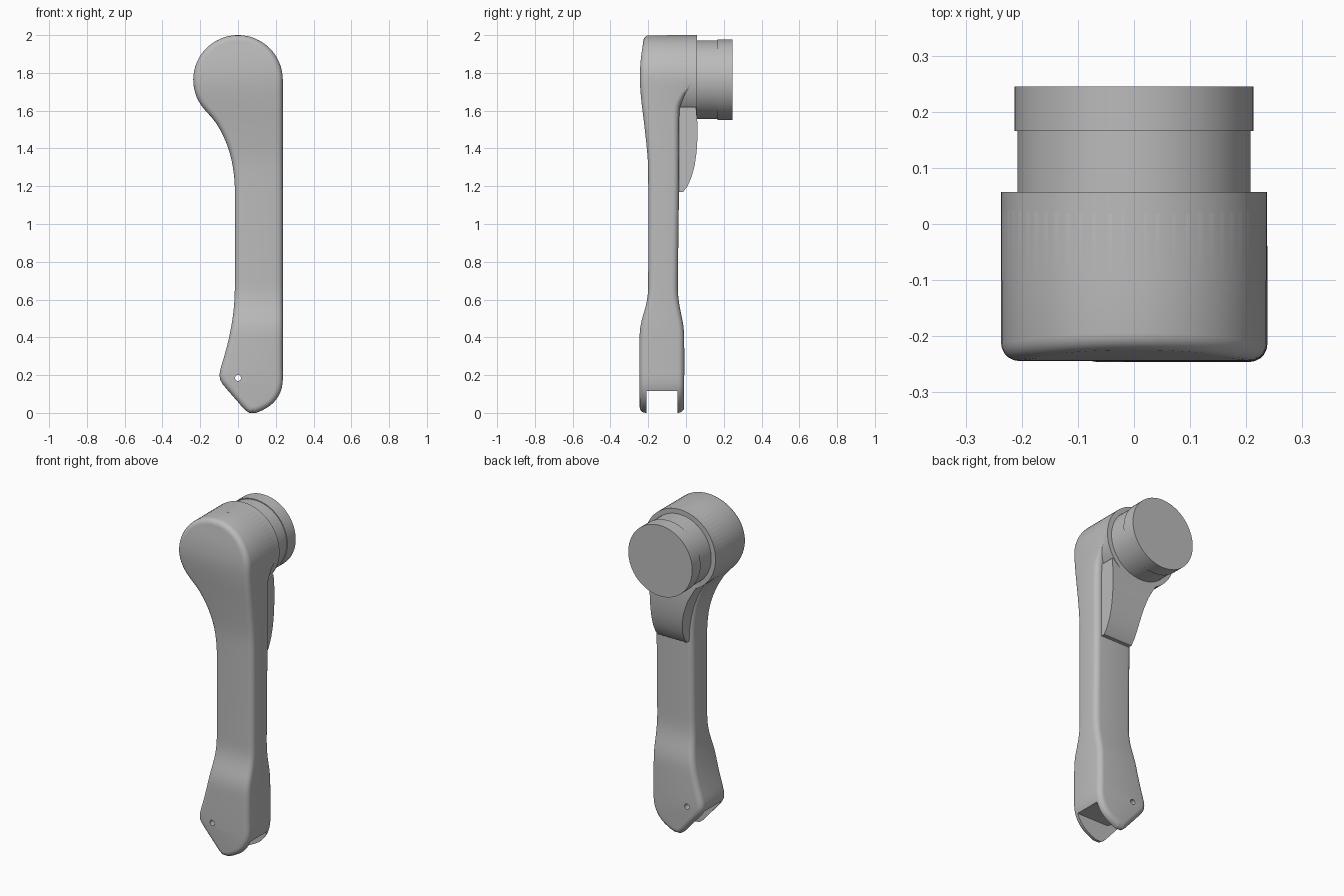
import bpy, bmesh, math
from mathutils import Vector

cube = bpy.data.objects.get("Cube")
if cube:
    bpy.data.objects.remove(cube, do_unlink=True)

HEAD_Z, HEAD_R = 1.763, 0.237

grey = bpy.data.materials.new("plain_grey")
grey.use_nodes = True
colour = (0.5, 0.5, 0.5, 1)
grey.diffuse_color = colour
grey.node_tree.nodes["Principled BSDF"].inputs["Base Color"].default_value = colour


def make_object(name, bm):
    bmesh.ops.recalc_face_normals(bm, faces=bm.faces)
    mesh = bpy.data.meshes.new(name)
    bm.to_mesh(mesh)
    bm.free()
    mesh.materials.append(grey)
    obj = bpy.data.objects.new(name, mesh)
    bpy.context.collection.objects.link(obj)
    return obj


def smooth(obj, degrees=32):
    bpy.ops.object.select_all(action='DESELECT')
    obj.select_set(True)
    bpy.context.view_layer.objects.active = obj
    bpy.ops.object.shade_smooth_by_angle(angle=math.radians(degrees))


def curve_value(table, z):
    """Smooth interpolation through (z, value) pairs listed by rising z."""
    if z <= table[0][0]:
        return table[0][1]
    if z >= table[-1][0]:
        return table[-1][1]

    def slope(i):
        a, b = table[max(i - 1, 0)], table[min(i + 1, len(table) - 1)]
        return (b[1] - a[1]) / (b[0] - a[0])

    i = next(k for k in range(len(table) - 1) if z <= table[k + 1][0])
    (z0, v0), (z1, v1) = table[i], table[i + 1]
    h = z1 - z0
    t = (z - z0) / h
    return ((2*t**3 - 3*t**2 + 1) * v0 + (t**3 - 2*t**2 + t) * h * slope(i)
            + (3*t**2 - 2*t**3) * v1 + (t**3 - t**2) * h * slope(i + 1))


def cylinder_y(name, radius, y0, y1, x=0, z=HEAD_Z, sides=64):
    bm = bmesh.new()
    bmesh.ops.create_cone(bm, cap_ends=True, segments=sides, radius1=radius,
                          radius2=radius, depth=y1 - y0)
    for v in bm.verts:
        a, b, c = v.co
        v.co = (x + a, (y0 + y1) / 2 + c, z + b)
    return make_object(name, bm)


# Arm outline: inner and outer edges, front and back surfaces by height
INNER = [(0, .06), (.01, .045), (.025, .028), (.06, -.002), (.115, -.05),
         (.165, -.09), (.2, -.098), (.235, -.092), (.31, -.07), (.41, -.045),
         (.52, -.026), (.62, -.018), (.75, -.016), (1.1, -.016), (1.2, -.017),
         (1.28, -.024), (1.37, -.042), (1.46, -.075), (1.54, -.12), (1.6, -.172)]
OUTER = [(0, .095), (.012, .125), (.04, .172), (.075, .205), (.12, .228),
         (.17, .237), (.25, .237)]
FRONT = [(0, -.245), (.42, -.245), (.48, -.237), (.57, -.212), (.63, -.202), (.7, -.2),
         (1.25, -.2), (1.35, -.203), (1.5, -.218), (1.65, -.236), (1.76, -.244),
         (1.88, -.24), (2, -.226)]
BACK = [(0, -.01), (.42, -.01), (.48, -.017), (.57, -.035), (.63, -.042), (.7, -.043),
        (1.2, -.037), (1.6, -.035), (1.64, -.025), (1.7, .01), (1.74, .05), (2, .05)]


def inner_x(z):
    if z > 1.62:
        return -math.sqrt(max(HEAD_R**2 - (z - HEAD_Z)**2, 0))
    return curve_value(INNER, z)


def outer_x(z):
    if z > HEAD_Z:
        return math.sqrt(max(HEAD_R**2 - (z - HEAD_Z)**2, 0))
    return curve_value(OUTER, z)


def build_arm():
    levels = [HEAD_Z + HEAD_R * math.cos(math.radians(5 + 6 * i)) for i in range(21)]
    levels += [1.6 - 1.35 * i / 40 for i in range(41)]
    levels += [.25 * (1 - math.sin(math.pi / 2 * i / 16)) for i in range(1, 17)]
    n = len(levels)
    outline = [Vector((inner_x(z), z)) for z in levels]
    outline += [Vector((outer_x(z), z)) for z in reversed(levels)]
    count = len(outline)
    inward = []
    for i in range(count):
        d = (outline[(i + 1) % count] - outline[i - 1]).normalized()
        inward.append(Vector((-d.y, d.x)))
    bm = bmesh.new()
    radius, steps = .032, 5
    rings = []
    for side, table in ((1, FRONT), (-1, BACK)):
        turns = range(steps + 1) if side == 1 else range(steps, -1, -1)
        for k in turns:
            a = math.pi / 2 * k / steps
            inset, depth = radius * (1 - math.sin(a)), radius * (1 - math.cos(a))
            ring = []
            for p, q in zip(outline, inward):
                r = p + q * inset
                y = curve_value(table, p.y) + side * depth
                ring.append(bm.verts.new((r.x, y, r.y)))
            rings.append(ring)
    for lo, hi in zip(rings, rings[1:]):
        for i in range(count):
            j = (i + 1) % count
            bm.faces.new((lo[i], lo[j], hi[j], hi[i]))
    for ring in (rings[0], rings[-1]):
        for i in range(n - 1):
            bm.faces.new((ring[i], ring[i + 1], ring[count - 2 - i], ring[count - 1 - i]))
    return make_object("arm", bm)


def prism_y(name, points, y0, y1):
    bm = bmesh.new()
    face = bm.faces.new([bm.verts.new((x, y0, z)) for x, z in points])
    new = bmesh.ops.extrude_face_region(bm, geom=[face])["geom"]
    bmesh.ops.translate(bm, vec=(0, y1 - y0, 0),
                        verts=[g for g in new if isinstance(g, bmesh.types.BMVert)])
    return make_object(name, bm)


def cut(target, cutter):
    mod = target.modifiers.new("cut", 'BOOLEAN')
    mod.operation, mod.solver, mod.object = 'DIFFERENCE', 'EXACT', cutter
    bpy.context.view_layer.objects.active = target
    bpy.ops.object.modifier_apply(modifier=mod.name)
    bpy.data.objects.remove(cutter, do_unlink=True)


# Arm with a forked foot and a pin hole through both prongs
arm = build_arm()
cut(arm, prism_y("slot_cutter", [(-.3, -.1), (.4, -.1), (.4, .117), (.02, .117),
                                 (-.12, .18), (-.3, .18)], -.208, -.045))
cut(arm, cylinder_y("pin_cutter", .016, -.4, .2, 0, .185, 20))
smooth(arm)

# Stepped round head behind the arm
for name, radius, y0, y1 in (("head_barrel", HEAD_R, -.1, .057),
                             ("head_collar", .208, .0, .166),
                             ("head_cap", .213, .166, .245)):
    smooth(cylinder_y(name, radius, y0, y1))

# Curved rib under the head
RIB = [(1.17, -.015), (1.2, .008), (1.25, .03), (1.31, .046), (1.38, .056),
       (1.46, .061), (1.54, .06), (1.62, .053)]
bm = bmesh.new()
rows = []
for z, y in RIB:
    left = inner_x(z) + .022
    rows.append([bm.verts.new(c) for c in ((left, -.08, z), (left, y, z),
                                           (.2, y, z), (.2, -.08, z))])
for lo, hi in zip(rows, rows[1:]):
    for i in range(4):
        j = (i + 1) % 4
        bm.faces.new((lo[i], lo[j], hi[j], hi[i]))
bm.faces.new(rows[0])
bm.faces.new(rows[-1])
smooth(make_object("rib", bm))
